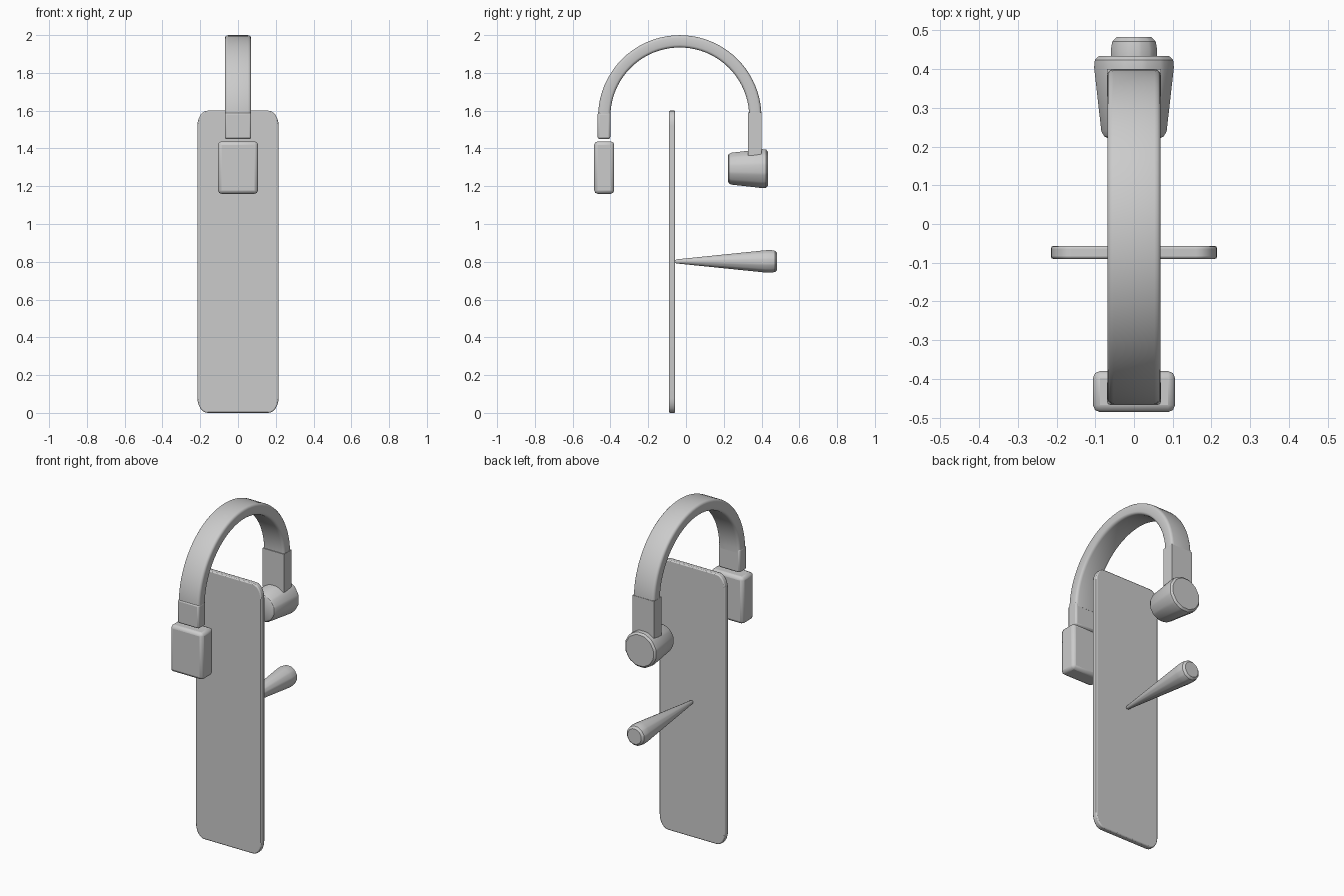
import bpy
import bmesh
from math import sin, cos, pi, radians

cube = bpy.data.objects.get("Cube")
if cube:
    bpy.data.objects.remove(cube, do_unlink=True)


def finish(name, bm, bevel=0, segments=2):
    bmesh.ops.recalc_face_normals(bm, faces=bm.faces[:])
    mesh = bpy.data.meshes.new(name)
    bm.to_mesh(mesh)
    bm.free()
    obj = bpy.data.objects.new(name, mesh)
    bpy.context.collection.objects.link(obj)
    if bevel:
        mod = obj.modifiers.new("Bevel", 'BEVEL')
        mod.width = bevel
        mod.segments = segments
        mod.limit_method = 'ANGLE'
        mod.angle_limit = radians(40)
    bpy.ops.object.select_all(action='DESELECT')
    obj.select_set(True)
    bpy.context.view_layer.objects.active = obj
    bpy.ops.object.shade_smooth_by_angle(angle=radians(32))
    return obj


def loft(bm, rings):
    """Skin closed rings in order and cap both ends."""
    loops = [[bm.verts.new(p) for p in ring] for ring in rings]
    count = len(loops[0])
    for a, b in zip(loops, loops[1:]):
        for i in range(count):
            j = (i + 1) % count
            bm.faces.new((a[i], a[j], b[j], b[i]))
    bm.faces.new(loops[0])
    bm.faces.new(loops[-1])


def box(name, x, y, z, bevel=0):
    bm = bmesh.new()
    rings = [[(-x, y[0], h), (x, y[0], h), (x, y[1], h), (-x, y[1], h)] for h in z]
    loft(bm, rings)
    return finish(name, bm, bevel)


def rounded_rect(w, h, rw, rh, steps):
    """Outline of a rectangle with elliptical corners, centred on the origin."""
    points = []
    for q, (sx, sy) in enumerate(((1, 1), (-1, 1), (-1, -1), (1, -1))):
        for i in range(steps + 1):
            a = (q + i / steps) * pi / 2
            points.append((sx * (w - rw) + rw * cos(a), sy * (h - rh) + rh * sin(a)))
    return points


def lathe(name, z, profile, sides=12):
    """Faceted body along y with softened long edges."""
    angles = [2 * pi * (k + 0.5) / sides + s * radians(4)
              for k in range(sides) for s in (-1, 1)]
    bm = bmesh.new()
    loft(bm, [[(r * cos(a), y, z + r * sin(a)) for a in angles] for y, r in profile])
    return finish(name, bm)


# Upright panel
bm = bmesh.new()
outline = rounded_rect(0.215, 0.8, 0.055, 0.08, 6)
loft(bm, [[(x, y, z + 0.8) for x, z in outline] for y in (-0.09, -0.057)])
finish("panel", bm, bevel=0.006)

# Curved band over the top
bm = bmesh.new()
section = rounded_rect(0.069, 0.0325, 0.016, 0.014, 3)
rings = []
for i in range(41):
    a = pi * i / 40
    rings.append([(x, -0.033 + (0.4 + t) * cos(a), 1.567 + (0.4 + t) * sin(a))
                  for x, t in section])
loft(bm, rings)
finish("arched_band", bm)

# Front end of the band
box("front_collar", 0.07, (-0.468, -0.401), (1.45, 1.59), 0.01)
box("front_block", 0.106, (-0.486, -0.38), (1.16, 1.437), 0.018)

# Back end of the band
box("back_bracket", 0.07, (0.329, 0.401), (1.363, 1.59))
lathe("back_drum", 1.293, [(0.222, 0.07), (0.227, 0.079), (0.24, 0.086),
                           (0.405, 0.105), (0.424, 0.103), (0.434, 0.092)])

# Tapered peg behind the panel
lathe("tapered_peg", 0.802, [(-0.058, 0.006), (-0.05, 0.011), (0.42, 0.06), (0.45, 0.061),
                             (0.472, 0.057), (0.483, 0.045)])
